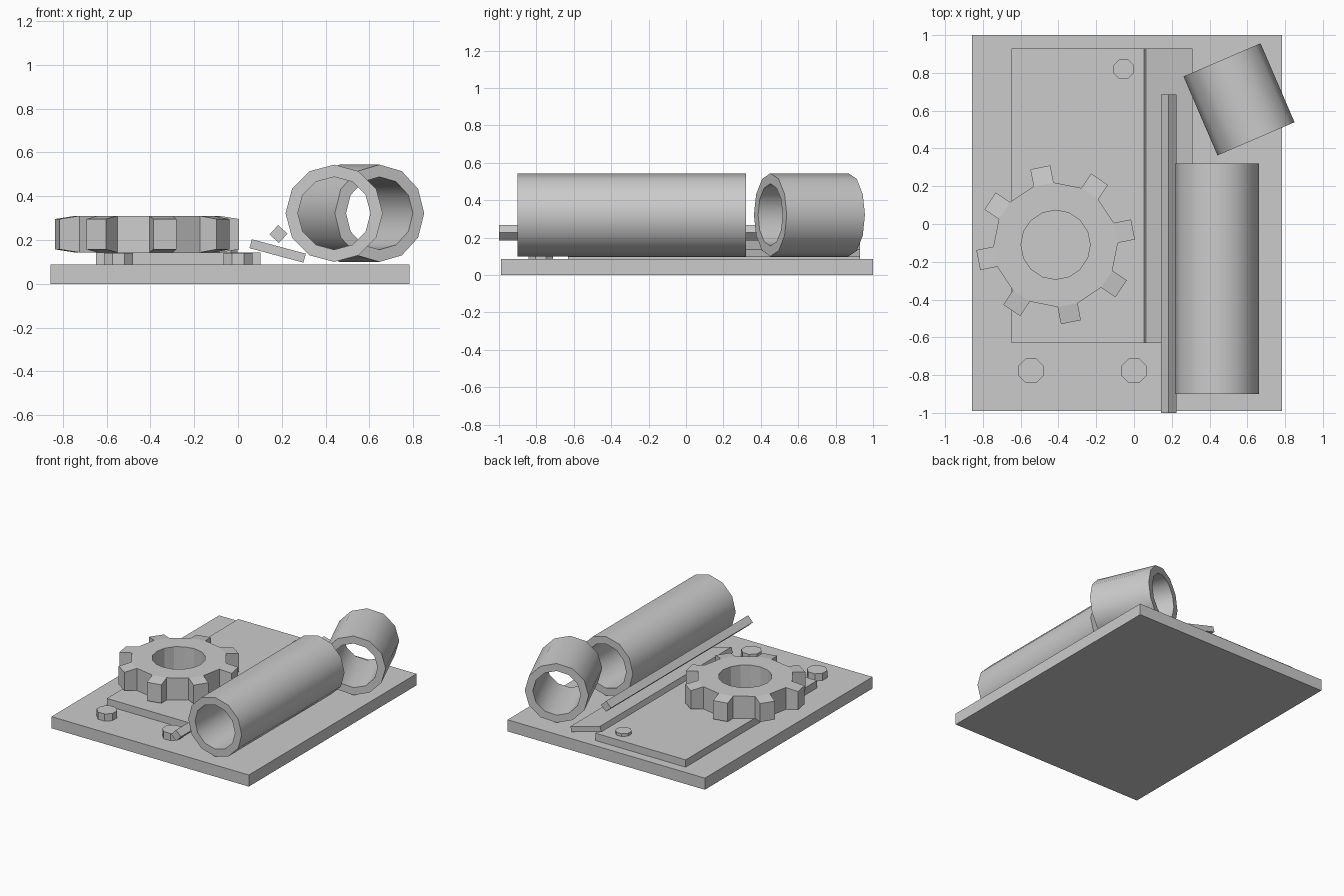
import bpy, bmesh
from math import cos, sin, pi, radians
from mathutils import Vector

cube = bpy.data.objects.get("Cube")
if cube:
    bpy.data.objects.remove(cube, do_unlink=True)

grey = bpy.data.materials.new("plain grey")
grey.use_nodes = True
colour = (0.6, 0.6, 0.6, 1)
grey.diffuse_color = colour
grey.node_tree.nodes["Principled BSDF"].inputs["Base Color"].default_value = colour


def finish(name, bm, loc, rot=(0, 0, 0), smooth=False):
    bmesh.ops.recalc_face_normals(bm, faces=bm.faces)
    mesh = bpy.data.meshes.new(name)
    bm.to_mesh(mesh)
    bm.free()
    mesh.materials.append(grey)
    ob = bpy.data.objects.new(name, mesh)
    bpy.context.collection.objects.link(ob)
    ob.location = loc
    ob.rotation_euler = rot
    if smooth:
        bpy.ops.object.select_all(action='DESELECT')
        ob.select_set(True)
        bpy.context.view_layer.objects.active = ob
        bpy.ops.object.shade_smooth_by_angle(angle=radians(40))
    return ob


def box(name, size, loc, rot=(0, 0, 0)):
    bm = bmesh.new()
    bmesh.ops.create_cube(bm, size=1)
    bmesh.ops.scale(bm, vec=size, verts=bm.verts)
    return finish(name, bm, loc, rot)


def tube(r_out, angles_out, r_in, angles_in, height):
    """Hollow prism about z; returns the bmesh and its outer wall faces."""
    bm = bmesh.new()
    h = height / 2

    def ring(r, angles, z):
        return [bm.verts.new((r * cos(a), r * sin(a), z)) for a in angles]

    rings = [ring(r_out, angles_out, -h), ring(r_out, angles_out, h),
             ring(r_in, angles_in, h), ring(r_in, angles_in, -h)]
    n = len(angles_out)
    walls = []
    for k in range(4):
        a, b = rings[k], rings[(k + 1) % 4]
        for i in range(n):
            j = (i + 1) % n
            f = bm.faces.new((a[i], a[j], b[j], b[i]))
            if k == 0:
                walls.append(f)
    return bm, walls


def pipe(name, length, loc, turn=0):
    angles = [i * pi / 6 for i in range(12)]
    bm, _ = tube(0.222, angles, 0.166, angles, length)
    finish(name, bm, loc, (pi / 2, 0, turn), smooth=True)


def bolt(name, x, y, apothem, top):
    bottom = 0.08
    r = apothem / cos(pi / 8)
    bm = bmesh.new()
    bmesh.ops.create_cone(bm, cap_ends=True, segments=8, radius1=r, radius2=r,
                          depth=top - bottom)
    # turn so that the flats face along the axes
    for v in bm.verts:
        a = pi / 8 + round(Vector((v.co.x, v.co.y)).angle_signed(Vector((1, 0))) / (pi / 4)) * pi / 4
        v.co.x, v.co.y = r * cos(a), r * sin(a)
    finish(name, bm, (x, y, (top + bottom) / 2))


# Base slab and sheets
box("base_slab", (1.64, 1.99, 0.087), (-0.037, 0.005, 0.0435))
box("flat_sheet", (0.751, 1.56, 0.055), (-0.273, 0.15, 0.1145))
box("leaning_sheet", (0.255, 1.56, 0.042), (0.181, 0.15, 0.15), (0, radians(15), 0))

# Square rod
box("square_rod", (0.058, 1.685, 0.058), (0.185, -0.157, 0.227), (0, radians(43), 0))

# Pipes
pipe("long_pipe", 1.22, (0.439, -0.29, 0.322))
pipe("short_pipe", 0.455, (0.556, 0.66, 0.322), radians(23.3))

# Bolt heads
bolt("front_right_bolt", -0.545, -0.777, 0.066, 0.141)
bolt("front_left_bolt", 0, -0.777, 0.066, 0.141)
bolt("back_bolt", -0.055, 0.82, 0.053, 0.163)

# Gear with tapered teeth pulled out of its wall
teeth = 8
outer, inner = [], []
for k in range(teeth):
    mid = radians(11.2) + k * 2 * pi / teeth
    for side in (-1, 1):
        outer.append(mid + side * radians(9.4))
        inner.append(mid + side * pi / (2 * teeth))
bm, walls = tube(0.33, outer, 0.183, inner, 0.167)
bmesh.ops.recalc_face_normals(bm, faces=bm.faces)
for f in bmesh.ops.extrude_discrete_faces(bm, faces=walls[::2])["faces"]:
    out = f.calc_center_median()
    out.z = 0
    out.normalize()
    for v in f.verts:
        v.co += out * 0.092
        v.co.z *= 0.83
finish("gear", bm, (-0.415, -0.11, 0.2265))
